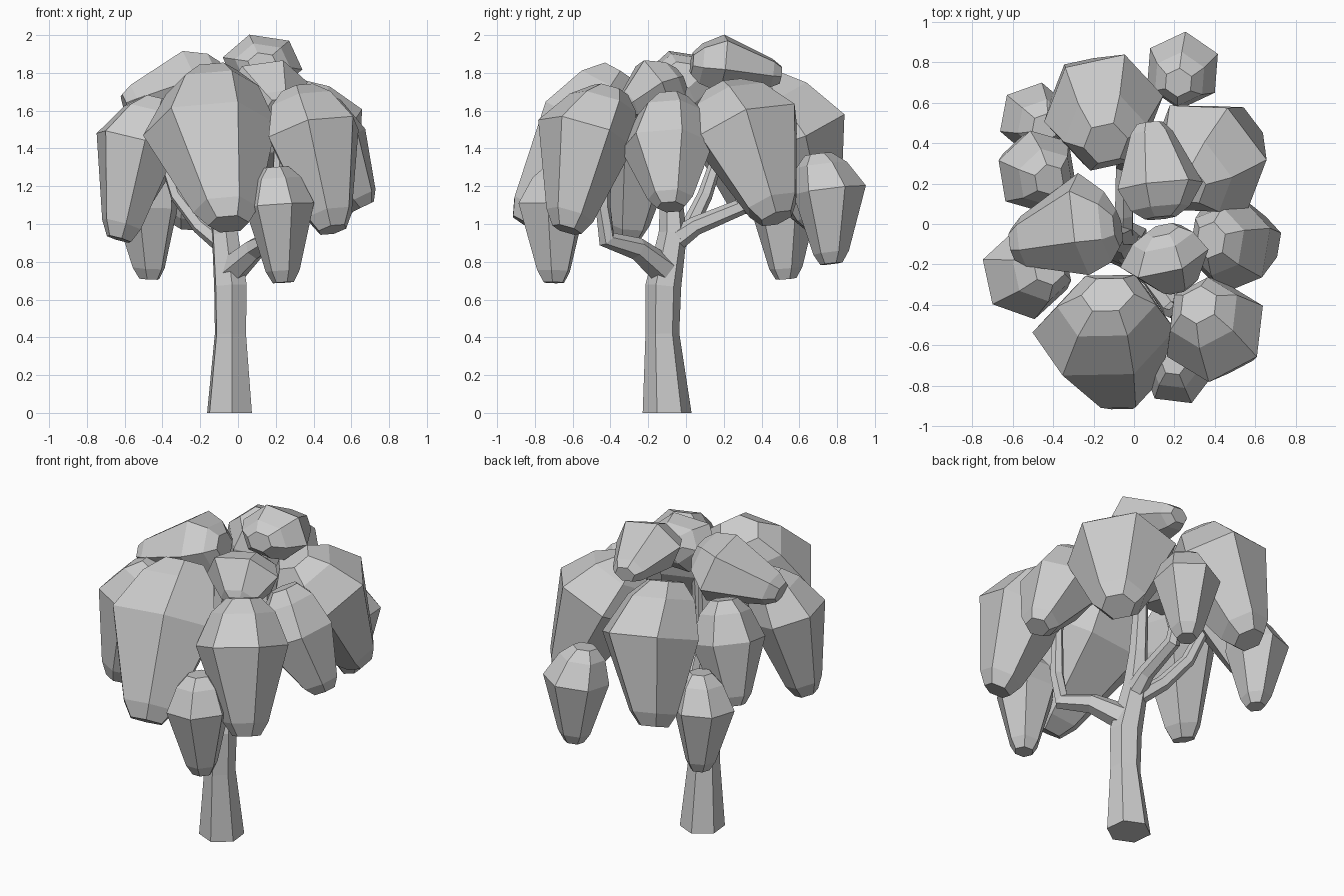
import bpy, bmesh, math
from mathutils import Vector

if "Cube" in bpy.data.objects:
    bpy.data.objects.remove(bpy.data.objects["Cube"])

Z = Vector((0, 0, 1))


def loft(name, rings, sides, phase=0.0):
    """Skin flat-shaded rings of (centre, u axis, v axis) and cap both ends."""
    bm = bmesh.new()
    loops = []
    for c, u, v in rings:
        loops.append([bm.verts.new(c + u * math.cos(a) + v * math.sin(a))
                      for a in (phase + 2 * math.pi * i / sides for i in range(sides))])
    for lo, hi in zip(loops, loops[1:]):
        for i in range(sides):
            j = (i + 1) % sides
            bm.faces.new((lo[i], lo[j], hi[j], hi[i]))
    bm.faces.new(loops[0][::-1])
    bm.faces.new(loops[-1])
    bmesh.ops.recalc_face_normals(bm, faces=bm.faces)
    me = bpy.data.meshes.new(name)
    bm.to_mesh(me)
    bm.free()
    ob = bpy.data.objects.new(name, me)
    bpy.context.collection.objects.link(ob)
    return ob


def clump(name, top, wide, tip, ru, rv, phase=0.2):
    """Drooping leaf clump: domed top, wide shoulder, taper to a blunt tip."""
    top, wide, tip = Vector(top), Vector(wide), Vector(tip)
    n = (tip - top).normalized()
    u = n.cross(Z).normalized()
    v = n.cross(u)
    profile = [(top, 0.4), (top.lerp(wide, 0.3), 0.75), (wide, 1.08),
               (wide.lerp(tip, 0.85), 0.53), (tip, 0.33)]
    return loft(name, [(c, u * ru * k, v * rv * k) for c, k in profile], 6, phase)


def limb(name, path, sides=6):
    """Tube through (x, y, z, radius) points, ends kept square to the path."""
    pts = [Vector(p[:3]) for p in path]
    rings = []
    for i, p in enumerate(pts):
        n = (pts[min(i + 1, len(pts) - 1)] - pts[max(i - 1, 0)]).normalized()
        if i == 0 and p.z == 0:
            n = Z
        u = n.cross(Vector((0.98, 0.1, 0.1))).normalized()
        rings.append((p, u * path[i][3], n.cross(u) * path[i][3]))
    return loft(name, rings, sides)


# Trunk and branches
limb("trunk", [(-.045, -.1, 0, .13), (-.04, -.125, .42, .09), (-.04, -.12, .67, .095),
               (-.07, -.07, .95, .075), (-.1, -.08, 1.2, .055), (-.1, -.05, 1.6, .04)])
limb("front_branch", [(-.03, -.12, .76, .08), (.09, -.26, .87, .06),
                      (.19, -.42, .92, .05), (.21, -.44, 1.1, .04), (.22, -.42, 1.45, .03)])
limb("back_branch", [(-.06, -.08, .9, .065), (-.05, .05, .99, .05),
                     (-.05, .29, 1.09, .045), (-.05, .31, 1.2, .035), (-.06, .38, 1.5, .03)])
limb("left_branch", [(-.07, -.06, .88, .05), (-.2, .02, .99, .045),
                     (-.32, .1, 1.15, .04), (-.42, .2, 1.45, .03)])

# Large skirt clumps around the crown
clump("front_clump", (-.13, -.35, 1.8), (-.15, -.53, 1.5), (-.05, -.85, 1.0), .33, .27)
clump("front_right_clump", (.32, -.4, 1.71), (.4, -.53, 1.48), (.5, -.63, .97), .25, .24)
clump("left_clump", (-.42, -.22, 1.66), (-.54, -.25, 1.43), (-.63, -.31, .92), .21, .21)
clump("back_left_clump", (-.42, .22, 1.66), (-.48, .26, 1.43), (-.57, .33, 1.07), .2, .19)
clump("back_clump", (-.14, .4, 1.77), (-.15, .57, 1.49), (-.27, .71, 1.0), .28, .28)
clump("back_right_clump", (.25, .2, 1.72), (.37, .33, 1.5), (.52, .48, 1.03), .3, .27)
clump("right_clump", (.38, -.08, 1.67), (.48, -.1, 1.41), (.66, -.08, 1.09), .23, .21)

# Small low-hanging clumps
clump("low_front_clump", (.2, -.68, 1.3), (.22, -.71, 1.1), (.24, -.7, .69), .18, .17)
clump("low_left_clump", (-.44, .48, 1.3), (-.49, .52, 1.1), (-.47, .53, .71), .17, .17)
clump("low_back_clump", (.22, .7, 1.37), (.24, .76, 1.18), (.25, .77, .79), .18, .18)

# Crown clumps lying over the top
clump("crown_left_clump", (-.08, -.02, 1.79), (-.25, 0, 1.73), (-.6, -.1, 1.63), .24, .19)
clump("crown_back_clump", (.13, .03, 1.85), (.13, .19, 1.85), (.08, .5, 1.79), .2, .15)
clump("crown_front_clump", (.14, -.03, 1.77), (.15, -.17, 1.72), (.22, -.32, 1.62), .21, .16)
